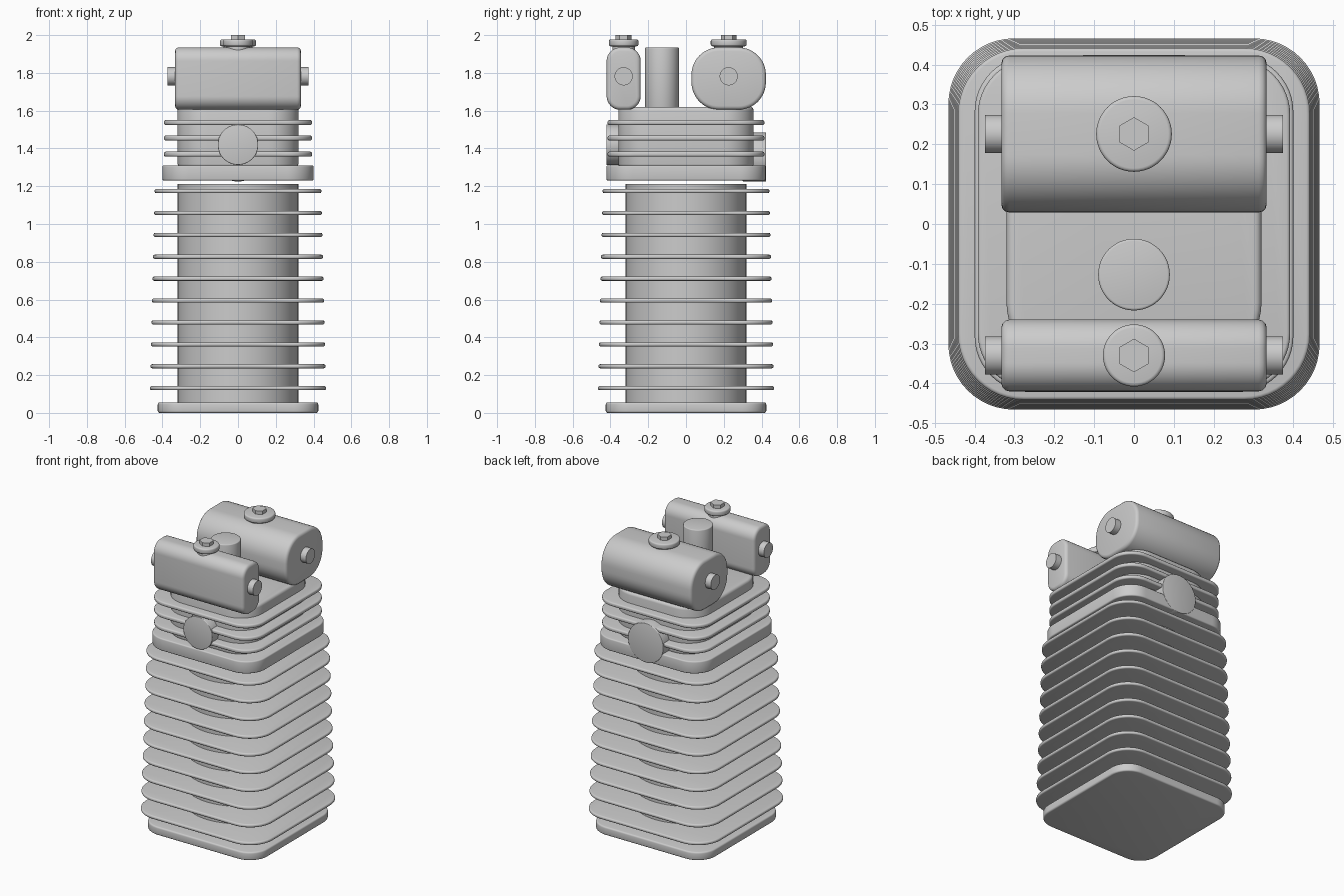
import bpy, bmesh, math

if "Cube" in bpy.data.objects:
    bpy.data.objects.remove(bpy.data.objects["Cube"])


def place(axis, a, b, c):
    """Map section coordinates (a, b) and length c onto world axes."""
    return {'Z': (a, b, c), 'X': (c, a, b), 'Y': (a, c, b)}[axis]


def solid(name, axis, centre, half, radius, lo, hi, edge=0.0, seg=12, edge_seg=3):
    """Rounded-rectangle section extruded from lo to hi, with rounded rims."""
    rings = []
    if edge > 0:
        for i in range(edge_seg + 1):
            t = math.pi / 2 * i / edge_seg
            rings.append((edge * (1 - math.sin(t)), lo + edge * (1 - math.cos(t))))
        rings += [(d, hi - (c - lo)) for d, c in reversed(rings)]
    else:
        rings = [(0, lo), (0, hi)]
    bm = bmesh.new()
    loops = []
    for inset, c in rings:
        loop = []
        r = radius - inset
        for q, (sx, sy) in enumerate(((1, 1), (-1, 1), (-1, -1), (1, -1))):
            for k in range(seg + 1):
                t = math.pi / 2 * (q + k / seg)
                a = centre[0] + sx * (half[0] - radius) + r * math.cos(t)
                b = centre[1] + sy * (half[1] - radius) + r * math.sin(t)
                loop.append(bm.verts.new(place(axis, a, b, c)))
        loops.append(loop)
    n = len(loops[0])
    for p, q in zip(loops, loops[1:]):
        for i in range(n):
            j = (i + 1) % n
            bm.faces.new((p[i], p[j], q[j], q[i]))
    bm.faces.new(loops[0])
    bm.faces.new(loops[-1])
    bmesh.ops.remove_doubles(bm, verts=bm.verts, dist=1e-5)
    bmesh.ops.recalc_face_normals(bm, faces=bm.faces)
    me = bpy.data.meshes.new(name)
    bm.to_mesh(me)
    bm.free()
    ob = bpy.data.objects.new(name, me)
    bpy.context.collection.objects.link(ob)
    bpy.ops.object.select_all(action='DESELECT')
    ob.select_set(True)
    bpy.context.view_layer.objects.active = ob
    bpy.ops.object.shade_smooth_by_angle(angle=math.radians(35))
    return ob


def rod(name, axis, centre, r, lo, hi, edge=0.0):
    return solid(name, axis, centre, (r, r), r, lo, hi, edge)


# Cylinder barrel with base flange and tapering stack of cooling fins
solid("base_flange", 'Z', (0, 0), (0.425, 0.425), 0.13, 0.0, 0.055, 0.01)
rod("cylinder_barrel", 'Z', (0, 0), 0.32, 0.04, 1.213)
for i in range(10):
    h = 0.466 - 0.0027 * i
    z = 0.131 + 0.1159 * i
    solid(f"barrel_fin_{i + 1}", 'Z', (0, 0), (h, h), 0.165, z - 0.011, z + 0.011, 0.009)

# Cylinder head with gasket flange and fins
solid("head_flange", 'Z', (0, 0), (0.40, 0.422), 0.14, 1.23, 1.311, 0.008)
solid("head_body", 'Z', (0, 0), (0.32, 0.358), 0.16, 1.30, 1.62, 0.018)
for i, z in enumerate((1.37, 1.455, 1.537)):
    solid(f"head_fin_{i + 1}", 'Z', (0, 0), (0.392, 0.415), 0.14,
          z - 0.013, z + 0.013, 0.009)

# Front and rear ports
rod("front_port", 'Y', (0, 1.42), 0.107, -0.422, -0.30, 0.004)
rod("rear_port", 'Y', (0, 1.355), 0.13, 0.30, 0.424, 0.004)

# Spark plug post
rod("plug_post", 'Z', (0, -0.127), 0.09, 1.6, 1.935, 0.006)

# Valve covers with end pegs, round caps and hex bolts
for side, y, w, corner, cap in (("rear", 0.226, 0.197, 0.145, 0.095),
                                ("front", -0.33, 0.09, 0.072, 0.078)):
    solid(f"{side}_valve_cover", 'X', (y, 1.77), (w, 0.165), corner, -0.333, 0.333, 0.02)
    for tag, s in (("left", -1), ("right", 1)):
        x0, x1 = sorted((s * 0.32, s * 0.374))
        rod(f"{side}_{tag}_peg", 'X', (y, 1.782), 0.048, x0, x1)
    rod(f"{side}_cap_neck", 'Z', (0, y), cap - 0.018, 1.92, 1.95)
    rod(f"{side}_cap", 'Z', (0, y), cap, 1.941, 1.977, 0.009)
    bpy.ops.mesh.primitive_cylinder_add(vertices=6, radius=0.042, depth=0.04,
                                        location=(0, y, 1.98))
    bpy.context.object.name = f"{side}_hex_bolt"
